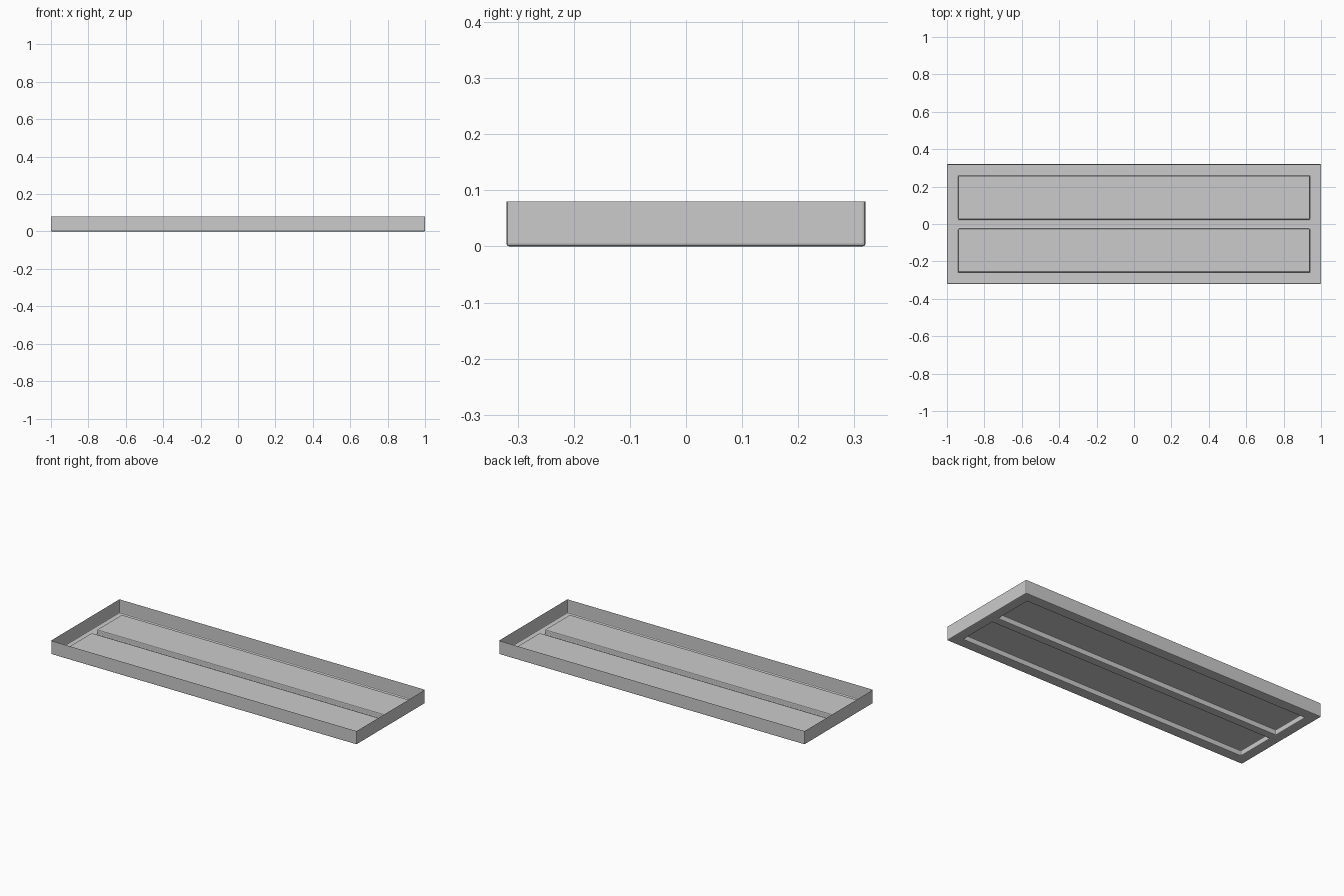
import bpy, bmesh

if "Cube" in bpy.data.objects:
    bpy.data.objects.remove(bpy.data.objects["Cube"])

HX, HY, H = 1.0, 0.32, 0.08      # half length, half width, wall height
XS = [-HX, -0.94, 0.94, HX]      # floor lines around the two panels
YS = [-HY, -0.257, -0.025, 0.025, 0.257, HY]
RAISE = 0.03                     # panel height, hollow underneath

grey = bpy.data.materials.new("light grey")
grey.diffuse_color = (0.6, 0.6, 0.6, 1)
grey.use_nodes = True
grey.node_tree.nodes["Principled BSDF"].inputs["Base Color"].default_value = grey.diffuse_color

bm = bmesh.new()

# floor grid
grid = [[bm.verts.new((x, y, 0)) for y in YS] for x in XS]
panels = []
for i in range(len(XS) - 1):
    for j in range(len(YS) - 1):
        f = bm.faces.new((grid[i][j], grid[i + 1][j], grid[i + 1][j + 1], grid[i][j + 1]))
        if i == 1 and j in (1, 3):
            panels.append(f)

# outer walls, a single open-topped sheet
rim = [e for e in bm.edges if e.is_boundary]
up = bmesh.ops.extrude_edge_only(bm, edges=rim)["geom"]
for v in up:
    if isinstance(v, bmesh.types.BMVert):
        v.co.z = H

# two panels pressed up into the floor
for f in panels:
    new = bmesh.ops.extrude_discrete_faces(bm, faces=[f])["faces"]
    for v in new[0].verts:
        v.co.z = RAISE

bmesh.ops.recalc_face_normals(bm, faces=bm.faces)
# fine rounding of the folds and corners
sharp = [e for e in bm.edges if len(e.link_faces) == 2 and e.calc_face_angle(0) > 0.5]
bmesh.ops.bevel(bm, geom=sharp, offset=0.005, segments=2, profile=0.5,
                affect='EDGES', clamp_overlap=True)
bmesh.ops.recalc_face_normals(bm, faces=bm.faces)

mesh = bpy.data.meshes.new("tray")
bm.to_mesh(mesh)
bm.free()
mesh.materials.append(grey)
tray = bpy.data.objects.new("tray", mesh)
bpy.context.collection.objects.link(tray)
